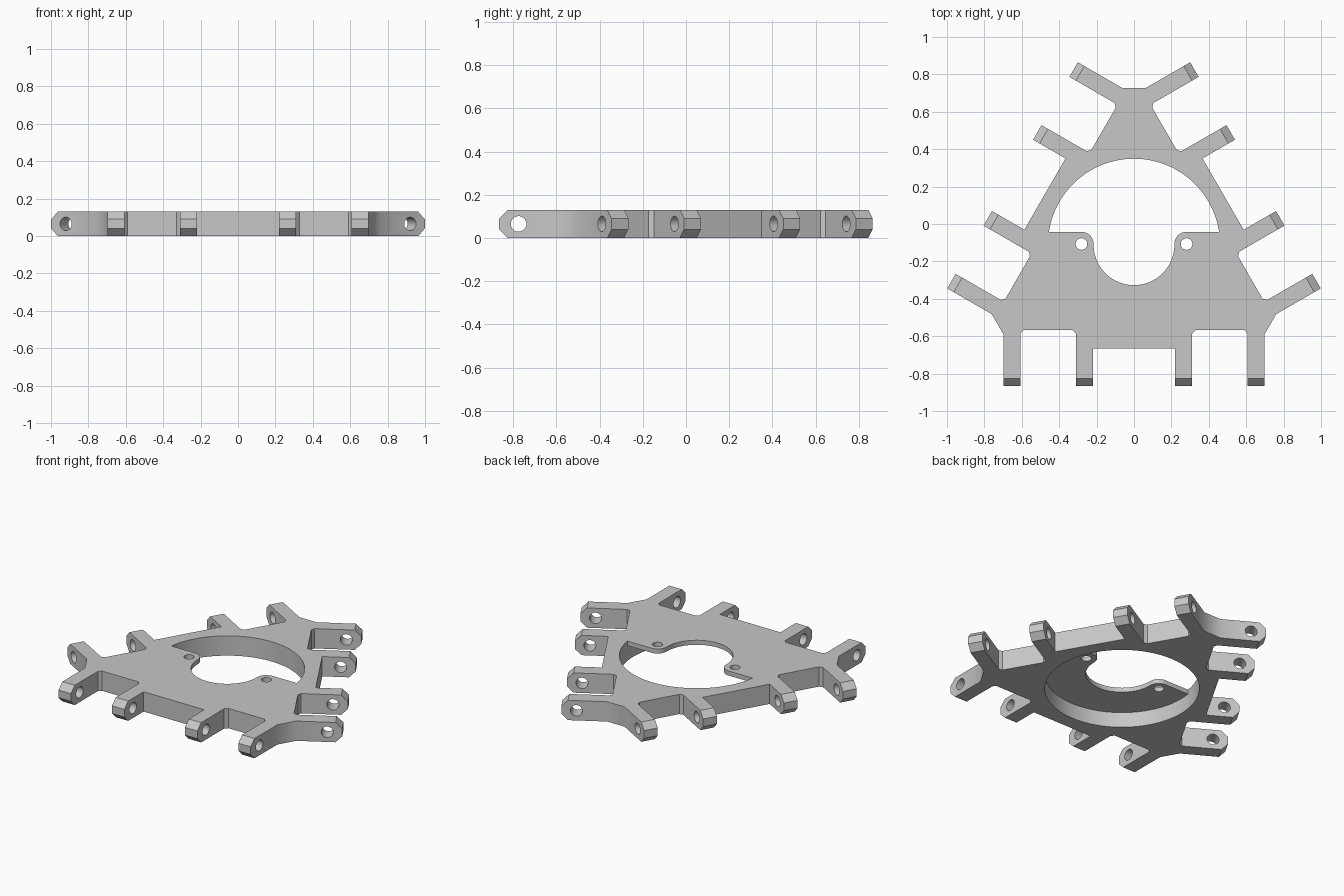
import bpy
import bmesh
from math import radians, degrees, cos, sin, asin, pi
from mathutils import Matrix, Vector

HEIGHT = 0.13
TONGUE = 0.03                    # thickness of the thin tongue in the opening
CENTRE = Vector((0, -0.115, 0))
TIP = 0.75                       # distance from centre to lug ends
INNER, OUTER = 0.265, 0.653
LUGS = (-OUTER, -INNER, INNER, OUTER)
LUG_HALF = 0.045

if "Cube" in bpy.data.objects:
    bpy.data.objects.remove(bpy.data.objects["Cube"])

grey = bpy.data.materials.new("plain grey")
grey.use_nodes = True
grey.diffuse_color = (0.57, 0.57, 0.57, 1)
grey.node_tree.nodes["Principled BSDF"].inputs["Base Color"].default_value = (0.57, 0.57, 0.57, 1)


def arc(x, y, r, start, end, steps):
    angles = [radians(start + (end - start) * i / steps) for i in range(steps + 1)]
    return [(x + r * cos(a), y + r * sin(a)) for a in angles]


def prism(name, points, low, high):
    """Extrude a closed outline upwards between two heights."""
    bm = bmesh.new()
    face = bm.faces.new([bm.verts.new((x, y, low)) for x, y in points])
    top = bmesh.ops.extrude_face_region(bm, geom=[face])["geom"]
    verts = [g for g in top if isinstance(g, bmesh.types.BMVert)]
    bmesh.ops.translate(bm, verts=verts, vec=(0, 0, high - low))
    bmesh.ops.recalc_face_normals(bm, faces=bm.faces)
    mesh = bpy.data.meshes.new(name)
    bm.to_mesh(mesh)
    bm.free()
    obj = bpy.data.objects.new(name, mesh)
    bpy.context.collection.objects.link(obj)
    mesh.materials.append(grey)
    return obj


def cut(target, cutter):
    """Subtract the cutter and remove it."""
    mod = target.modifiers.new("cut", "BOOLEAN")
    mod.operation = "DIFFERENCE"
    mod.solver = "EXACT"
    mod.object = cutter
    bpy.context.view_layer.objects.active = target
    bpy.ops.object.modifier_apply(modifier=mod.name)
    bpy.data.objects.remove(cutter)


# Half of one side: inner lug, pocket with clipped corners, outer lug
clip = 0.018
pocket = 0.453
left, right = INNER + LUG_HALF, OUTER - LUG_HALF
half = [(INNER - LUG_HALF, 0.55), (INNER - LUG_HALF, TIP), (left, TIP),
        (left, pocket + clip), (left + clip, pocket),
        (right - clip, pocket), (right, pocket + clip),
        (right, TIP), (OUTER + LUG_HALF, TIP), (OUTER + LUG_HALF, 0.475)]
side = [(-s, a) for s, a in reversed(half)] + half

# Three identical sides around the centre
turns = [Matrix.Rotation(radians(t), 4, "Z") for t in (-60, 180, 60)]
outline = []
for turn in turns:
    outline += [(turn @ Vector((s, a, 0)) + CENTRE).to_2d() for s, a in side]
plate = prism("lug_plate", outline, 0, HEIGHT)

# Chamfer the upper and lower edges of every lug end
tips = [turn @ Vector((s, TIP, 0)) + CENTRE for turn in turns for s in LUGS]
bm = bmesh.new()
bm.from_mesh(plate.data)
ends = []
for edge in bm.edges:
    a, b = (v.co for v in edge.verts)
    mid = (a + b) / 2
    if abs(a.z - b.z) < 0.001 and any((mid.xy - t.xy).length < 0.01 for t in tips):
        ends.append(edge)
bmesh.ops.bevel(bm, geom=ends, offset=0.04, segments=1, affect="EDGES", profile=0.5)
bm.to_mesh(plate.data)
bm.free()

# Round recess from below, leaving a thin tongue at the top
boss_x, boss_y, boss_r = 0.281, -0.107, 0.065
big_y, big_r = -0.111, 0.46
start = degrees(asin((boss_y + boss_r - big_y) / big_r))
upper_arc = arc(0, big_y, big_r, start, 180 - start, 64)
lower_arc = arc(0, big_y, big_r, 180 - start, 360 + start, 72)
cut(plate, prism("recess_cutter", upper_arc + lower_arc[1:-1], -0.1, HEIGHT - TONGUE))

# Opening through the top: small round below, rounded bosses, large arc above
opening = arc(0, big_y, boss_x - boss_r, 180, 360, 40)
opening += arc(boss_x, boss_y, boss_r, 180, 90, 12)
opening += upper_arc
opening += arc(-boss_x, boss_y, boss_r, 90, 0, 12)
cut(plate, prism("opening_cutter", opening, -0.1, HEIGHT + 0.1))

# Screw holes through the bosses
for x in (-boss_x, boss_x):
    cut(plate, prism("screw_cutter", arc(x, boss_y, 0.031, 0, 348.75, 31), -0.1, HEIGHT + 0.1))

# Pin hole across each lug
for turn in turns:
    for s in LUGS:
        pin = prism("pin_cutter", arc(0, 0, 0.036, 0, 348.75, 31), -0.08, 0.08)
        place = turn @ Matrix.Translation((s, TIP - 0.09, HEIGHT / 2))
        pin.data.transform(Matrix.Translation(CENTRE) @ place @ Matrix.Rotation(pi / 2, 4, "Y"))
        cut(plate, pin)

bpy.ops.object.select_all(action="DESELECT")
plate.select_set(True)
bpy.context.view_layer.objects.active = plate
bpy.ops.object.shade_smooth_by_angle(angle=radians(35))
